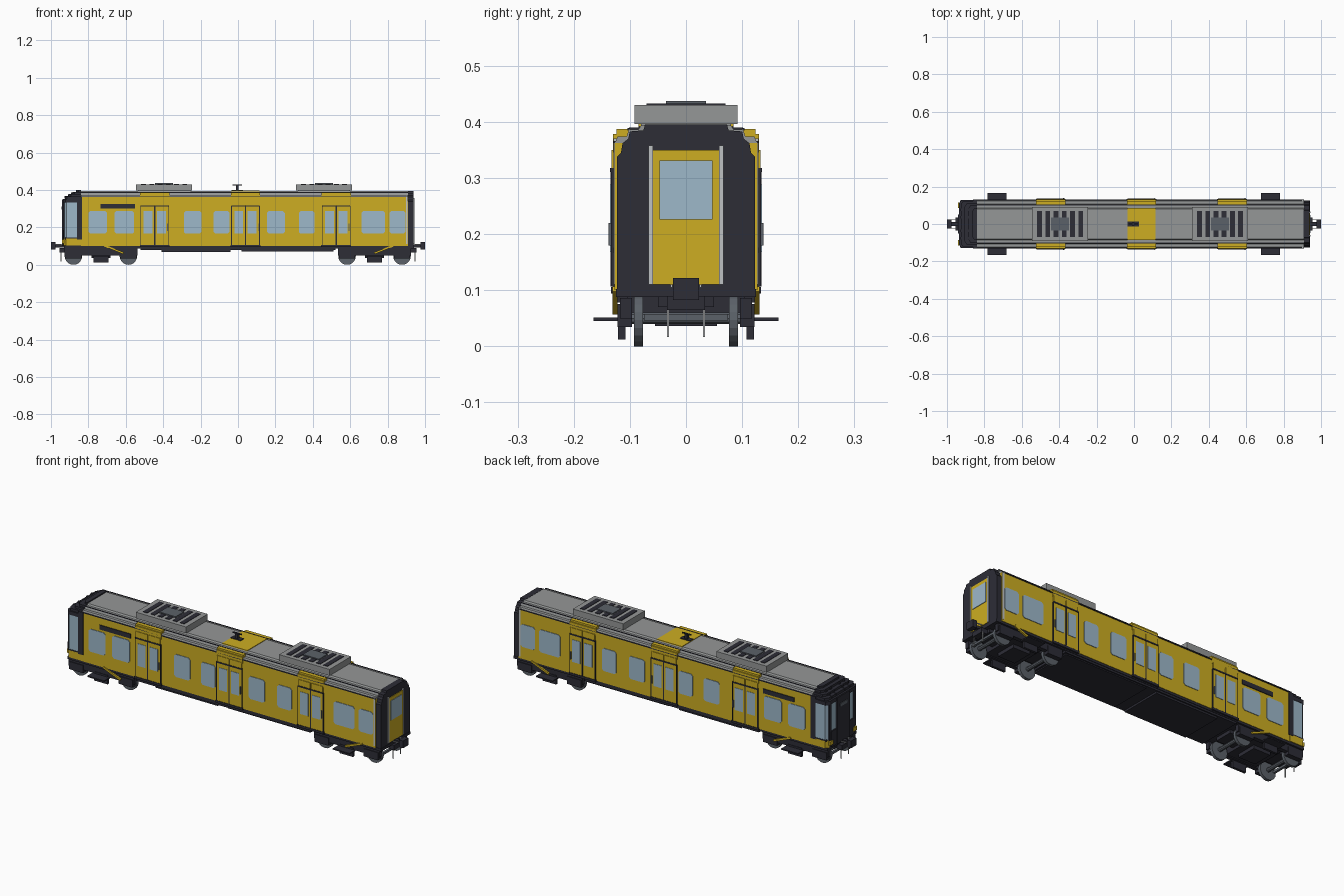
import bpy, bmesh, math


def material(name, rgb):
    m = bpy.data.materials.new(name)
    m.diffuse_color = (*rgb, 1)
    return m


YELLOW = material("yellow paint", (0.61, 0.42, 0.016))
GREY = material("roof grey", (0.30, 0.31, 0.31))
BLACK = material("dark trim", (0.026, 0.026, 0.037))
GLASS = material("pale blue glass", (0.34, 0.48, 0.59))
STEEL = material("steel grey", (0.105, 0.12, 0.14))
LIGHT = material("light grey", (0.52, 0.54, 0.55))


def finish(name, bm, mats):
    bmesh.ops.recalc_face_normals(bm, faces=bm.faces[:])
    me = bpy.data.meshes.new(name)
    bm.to_mesh(me)
    bm.free()
    for m in mats:
        me.materials.append(m)
    ob = bpy.data.objects.new(name, me)
    bpy.context.collection.objects.link(ob)
    return ob


def boxes(name, mat, specs, mirror=False):
    """Boxes given as (x0, x1, y0, y1, z0, z1); mirror repeats them on the other side."""
    bm = bmesh.new()
    for x0, x1, y0, y1, z0, z1 in specs:
        for s in ((1, -1) if mirror else (1,)):
            v = [bm.verts.new((x, s * y, z)) for x in (x0, x1) for y in (y0, y1) for z in (z0, z1)]
            for f in ((0, 1, 3, 2), (4, 6, 7, 5), (0, 4, 5, 1), (2, 3, 7, 6), (0, 2, 6, 4), (1, 5, 7, 3)):
                bm.faces.new([v[i] for i in f])
    return finish(name, bm, [mat])


def prism(name, mats, outline, axis, a, b, rule=None):
    """Extrude an outline along x (outline is y, z) or z (outline is x, y)."""
    bm = bmesh.new()
    place = (lambda p, t: (t, p[0], p[1])) if axis == "x" else (lambda p, t: (p[0], p[1], t))
    lo = [bm.verts.new(place(p, a)) for p in outline]
    hi = [bm.verts.new(place(p, b)) for p in outline]
    bm.faces.new(lo)
    bm.faces.new(hi)
    n = len(outline)
    for i in range(n):
        bm.faces.new((lo[i], lo[(i + 1) % n], hi[(i + 1) % n], hi[i]))
    if rule:
        for f in bm.faces:
            f.material_index = rule(f.calc_center_median())
    return finish(name, bm, mats)


def both(half):
    return half + [(-y, z) for y, z in reversed(half)]


def cylinders(name, mat, specs, seg=20):
    """Cylinders across the car given as (x, y, z, radius, width)."""
    bm = bmesh.new()
    for x, y, z, r, w in specs:
        ring = [[bm.verts.new((x + r * math.cos(2 * math.pi * i / seg), y + d,
                               z + r * math.sin(2 * math.pi * i / seg))) for i in range(seg)]
                for d in (-w / 2, w / 2)]
        bm.faces.new(ring[0])
        bm.faces.new(ring[1])
        for i in range(seg):
            j = (i + 1) % seg
            bm.faces.new((ring[0][i], ring[0][j], ring[1][j], ring[1][i]))
    return finish(name, bm, [mat])


# Body shell and roof
prism("body_shell", [YELLOW], both([(0.127, 0.10), (0.127, 0.362)]), "x", -0.84, 0.91)
prism("roof", [GREY], both([(0.127, 0.362), (0.122, 0.374), (0.106, 0.374), (0.102, 0.386),
                            (0.085, 0.386), (0.08, 0.394)]), "x", -0.84, 0.91)
boxes("roof_gutter", BLACK, [(-0.84, 0.91, 0.126, 0.130, 0.362, 0.366),
                             (-0.84, 0.91, 0.100, 0.104, 0.385, 0.389)], True)
boxes("floor_edge", BLACK, [(-0.93, 0.94, -0.125, 0.125, 0.088, 0.102)])

# Roof painted bands above the doors
DOORS = (-0.445, 0.04, 0.525)
boxes("roof_centre_band", YELLOW, [(-0.035, 0.115, -0.085, 0.085, 0.392, 0.397)])
boxes("roof_door_bands", YELLOW,
      [(d - 0.078, d + 0.078, 0.098, 0.124, 0.36, 0.3875) for d in DOORS], True)
boxes("door_top_covers", YELLOW, [(d - 0.078, d + 0.078, 0.12, 0.130, 0.345, 0.378) for d in DOORS], True)

# Sliding doors: leaves, gap, rail, handles and windows
leaves, gaps, glass, handles = [], [], [], []
for d in DOORS:
    leaves += [(d - 0.073, d - 0.002, 0.12, 0.133, 0.107, 0.35), (d + 0.002, d + 0.073, 0.12, 0.133, 0.107, 0.35)]
    gaps += [(d - 0.003, d + 0.003, 0.12, 0.1345, 0.107, 0.318),
             (d - 0.077, d - 0.073, 0.12, 0.1335, 0.107, 0.315),
             (d + 0.073, d + 0.077, 0.12, 0.1335, 0.107, 0.315),
             (d - 0.075, d + 0.075, 0.12, 0.1355, 0.311, 0.318)]
    glass += [(d - 0.06, d - 0.012, 0.12, 0.135, 0.168, 0.288), (d + 0.012, d + 0.06, 0.12, 0.135, 0.168, 0.288)]
    handles += [(d + 0.066, d + 0.070, 0.13, 0.138, 0.18, 0.22)]
boxes("door_leaves", YELLOW, leaves, True)
boxes("door_trim", BLACK, gaps, True)
boxes("door_windows", GLASS, glass, True)
boxes("door_handles", STEEL, handles, True)
boxes("door_sills", BLACK, [(d - 0.08, d + 0.08, 0.12, 0.134, 0.094, 0.106) for d in DOORS], True)

# Side windows with rounded corners
bm = bmesh.new()
for x0, x1 in ((-0.80, -0.70), (-0.66, -0.555), (-0.29, -0.195), (-0.13, -0.045),
               (0.155, 0.25), (0.325, 0.41), (0.66, 0.785), (0.81, 0.895)):
    r, z0, z1 = 0.01, 0.166, 0.288
    pts = [(x0 + r, z0), (x1 - r, z0), (x1, z0 + r), (x1, z1 - r), (x1 - r, z1), (x0 + r, z1), (x0, z1 - r), (x0, z0 + r)]
    for s in (1, -1):
        a = [bm.verts.new((x, s * 0.125, z)) for x, z in pts]
        b = [bm.verts.new((x, s * 0.130, z)) for x, z in pts]
        bm.faces.new(a)
        bm.faces.new(b)
        for i in range(8):
            j = (i + 1) % 8
            bm.faces.new((a[i], a[j], b[j], b[i]))
finish("side_windows", bm, [GLASS])
boxes("destination_panel", BLACK, [(-0.735, -0.55, 0.12, 0.131, 0.301, 0.325)], True)

# Roof cooling units with slots and a centre plate
for n, cx in enumerate((-0.395, 0.46)):
    boxes(f"cooling_unit_{n}", GREY, [(cx - 0.15, cx + 0.15, -0.092, 0.092, 0.396, 0.43),
                                      (cx - 0.14, cx + 0.14, -0.08, 0.08, 0.385, 0.40)])
    boxes(f"cooling_slots_{n}", BLACK, [(cx + k * 0.044 - 0.013, cx + k * 0.044 + 0.013, -0.07, 0.07, 0.427, 0.4325)
                                        for k in (-2.5, -1.5, -0.5, 0.5, 1.5, 2.5)])
    boxes(f"cooling_plate_{n}", STEEL, [(cx - 0.048, cx + 0.048, -0.036, 0.036, 0.428, 0.437)])

# Roof aerial
boxes("aerial", BLACK, [(-0.034, 0.026, -0.014, 0.014, 0.395, 0.401), (-0.012, 0.004, -0.008, 0.008, 0.40, 0.425),
                        (-0.03, 0.022, -0.004, 0.004, 0.423, 0.428)])

# Rear end frame, gangway door and jambs
prism("rear_end_frame", [BLACK], both([(0.123, 0.10), (0.123, 0.338), (0.116, 0.345), (0.113, 0.362), (0.103, 0.37),
                                       (0.1, 0.383), (0.076, 0.385), (0.073, 0.395)]), "x", 0.905, 0.938)
boxes("rear_door", YELLOW, [(0.93, 0.941, -0.06, 0.06, 0.11, 0.35)])
boxes("rear_door_window", GLASS, [(0.935, 0.944, -0.047, 0.047, 0.226, 0.331)])
boxes("rear_door_jambs", LIGHT, [(0.93, 0.944, 0.059, 0.067, 0.11, 0.358)], True)
boxes("rear_corner_strips", LIGHT, [(0.897, 0.907, 0.118, 0.129, 0.11, 0.37)], True)


# Driving cab: yellow base, wraparound glass, dark pillars and stepped brow
def plan(x, y, c):
    side = [(-0.84, y), (x + c, y), (x, y - c * 1.5)]
    return side + [(px, -py) for px, py in reversed(side)]


prism("cab_base", [YELLOW, BLACK], plan(-0.932, 0.129, 0.012), "z", 0.102, 0.14,
      lambda c: 1 if c.x < -0.929 else 0)
prism("cab_glass", [GLASS], plan(-0.930, 0.127, 0.012), "z", 0.14, 0.335)
boxes("cab_pillars", BLACK, [(-0.862, -0.833, 0.11, 0.130, 0.135, 0.365),
                             (-0.934, -0.926, 0.095, 0.113, 0.14, 0.335),
                             (-0.925, -0.86, 0.11, 0.1285, 0.136, 0.146)], True)
for i, (x, y, z) in enumerate(((-0.935, 0.129, 0.332), (-0.925, 0.123, 0.352), (-0.905, 0.112, 0.364),
                               (-0.885, 0.102, 0.376), (-0.865, 0.085, 0.386))):
    prism(f"cab_brow_{i}", [BLACK], plan(x, y, 0.012), "z", z, z + 0.014 if i else 0.352)
boxes("cab_brow_fins", BLACK, [(-0.928 + k * 0.018, -0.84, y, y + 0.012, 0.355, 0.368 + k * 0.009)
                               for k in range(3) for y in (0.03, 0.07)], True)
boxes("cab_centre_panel", BLACK, [(-0.940, -0.92, -0.052, 0.052, 0.10, 0.35),
                                  (-0.936, -0.92, -0.098, 0.098, 0.10, 0.185)])
boxes("cab_front_plate", STEEL, [(-0.943, -0.93, -0.03, 0.03, 0.295, 0.312)])
boxes("cab_lamps", YELLOW, [(-0.940, -0.92, 0.085, 0.115, 0.115, 0.135)], True)

# Underfloor equipment
boxes("underfloor", BLACK, [(-0.52, 0.52, -0.122, 0.122, 0.078, 0.092), (-0.41, -0.04, -0.115, 0.115, 0.068, 0.08),
                            (0.02, 0.51, -0.115, 0.115, 0.072, 0.08)])

# Bogies with wheels, axles, side frames and contact shoes
for side, cx, label in ((-1, -0.733, "front"), (1, 0.73, "rear")):
    wheels = [cx - 0.147, cx + 0.147]
    cylinders(f"{label}_wheels", STEEL, [(x, s * 0.085, 0.047, 0.047, 0.016) for x in wheels for s in (1, -1)])
    cylinders(f"{label}_axles", STEEL, [(x, 0, 0.05, 0.011, 0.21) for x in wheels], 10)
    boxes(f"{label}_side_frames", BLACK, [(cx - 0.195, cx + 0.195, 0.096, 0.118, 0.05, 0.086),
                                          (cx - 0.04, cx + 0.04, 0.108, 0.121, 0.012, 0.06)]
          + [(x - 0.042, x + 0.042, 0.096, 0.122, 0.034, 0.075) for x in wheels], True)
    boxes(f"{label}_bogie_frame", BLACK, [(cx - 0.09, cx + 0.09, -0.105, 0.105, 0.055, 0.09),
                                          (cx - 0.05, cx + 0.05, -0.055, 0.055, 0.036, 0.06),
                                          (cx - 0.19, cx + 0.19, -0.05, 0.05, 0.07, 0.09)])
    boxes(f"{label}_contact_shoes", BLACK, [(cx - 0.05, cx + 0.05, 0.11, 0.165, 0.045, 0.051)], True)
    # Sloping yellow damper beside each bogie
    x = cx + 0.07 if side < 0 else cx + 0.05
    damper = boxes(f"{label}_dampers", YELLOW, [(-0.055, 0.055, 0.122, 0.131, -0.005, 0.005)], True)
    damper.location = (x, 0, 0.082)
    damper.rotation_euler = (0, 0.38 * -side, 0)
    # Coupler, end beam and hoses
    e = lambda a, b: tuple(sorted((side * a, side * b)))
    boxes(f"{label}_coupler", BLACK, [(*e(0.90, 0.985), -0.01, 0.01, 0.093, 0.108),
                                      (*e(0.975, 1.0), -0.023, 0.023, 0.083, 0.122),
                                      (*e(0.92, 0.955), -0.034, 0.034, 0.065, 0.09)])
    boxes(f"{label}_end_beam", STEEL, [(*e(0.91, 0.922), -0.075, 0.075, 0.046, 0.058)])
    boxes(f"{label}_hoses", LIGHT, [(*e(0.945, 0.949), 0.030, 0.034, 0.017, 0.075),
                                    (*e(0.945, 0.975), 0.024, 0.028, 0.105, 0.11)], True)
